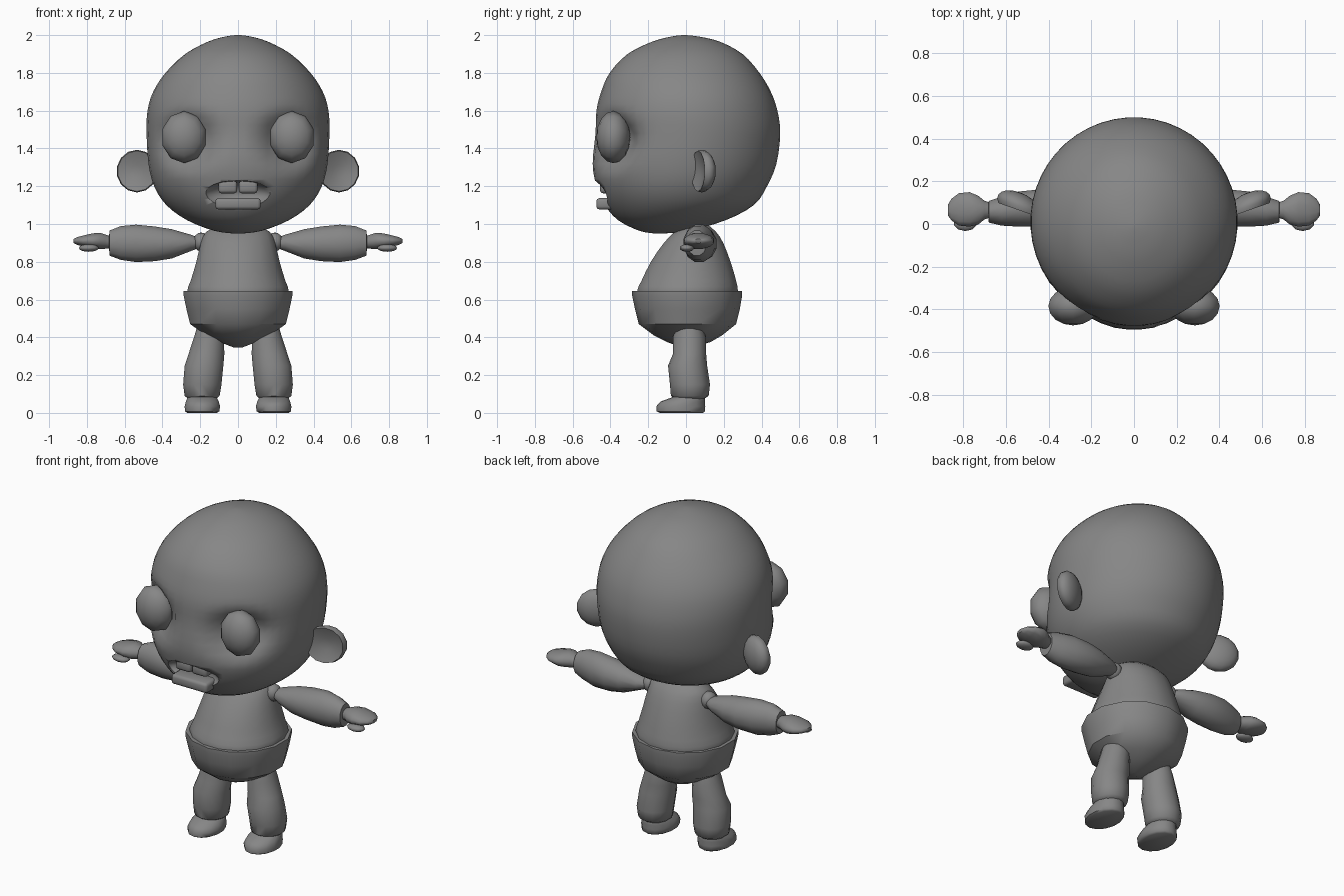
import bpy, bmesh, math

grey = bpy.data.materials.new("plain_grey")
grey.diffuse_color = (0.24, 0.24, 0.24, 1)


def finish(name, bm, mirror=False, angle=50):
    bmesh.ops.recalc_face_normals(bm, faces=bm.faces[:])
    me = bpy.data.meshes.new(name)
    bm.to_mesh(me)
    bm.free()
    me.materials.append(grey)
    ob = bpy.data.objects.new(name, me)
    bpy.context.collection.objects.link(ob)
    bpy.ops.object.select_all(action='DESELECT')
    ob.select_set(True)
    bpy.context.view_layer.objects.active = ob
    bpy.ops.object.shade_smooth_by_angle(angle=math.radians(angle))
    if mirror:
        m = ob.modifiers.new("mirror", 'MIRROR')
        m.use_clip = False
        m.use_mirror_merge = False
    return ob


def smooth_rows(rows, steps):
    """Catmull-Rom interpolation between profile rows."""
    out = []
    for i in range(len(rows) - 1):
        p = [rows[max(i - 1, 0)], rows[i], rows[i + 1], rows[min(i + 2, len(rows) - 1)]]
        for s in range(steps):
            t = s / steps
            out.append([0.5 * (2*b + (c-a)*t + (2*a-5*b+4*c-d)*t*t + (3*b-a-3*c+d)*t**3)
                        for a, b, c, d in zip(*p)])
    return out + [list(rows[-1])]


def loft(rows, segs, along_x=False):
    """Rows: position along axis, then min/max of both cross directions."""
    bm = bmesh.new()
    rings = []
    for p, a0, a1, b0, b1 in rows:
        ring = []
        for k in range(segs):
            t = 2 * math.pi * (k + 0.5) / segs
            a = (a0 + a1) / 2 + (a1 - a0) / 2 * math.cos(t)
            b = (b0 + b1) / 2 + (b1 - b0) / 2 * math.sin(t)
            ring.append(bm.verts.new((p, a, b) if along_x else (a, b, p)))
        rings.append(ring)
    for r, s in zip(rings, rings[1:]):
        for k in range(segs):
            n = (k + 1) % segs
            bm.faces.new((r[k], r[n], s[n], s[k]))
    bm.faces.new(rings[0])
    bm.faces.new(rings[-1])
    return bm


def ball(center, radii, u=12, v=8, axis='Z'):
    bm = bmesh.new()
    bmesh.ops.create_uvsphere(bm, u_segments=u, v_segments=v, radius=1)
    for vert in bm.verts:
        x, y, z = vert.co
        if axis == 'Y':
            x, y, z = x, -z, y
        vert.co = [c + r * q for c, r, q in zip(center, radii, (x, y, z))]
    return bm


# Head: lofted profile with eye sockets pressed in
head_rows = [(z, -w, w, y0, y1) for z, w, y0, y1 in [
    (0.95, 0.03, -0.17, -0.11), (0.965, 0.13, -0.25, 0.02), (1.02, 0.27, -0.36, 0.21),
    (1.1, 0.38, -0.43, 0.36), (1.2, 0.445, -0.475, 0.43), (1.32, 0.475, -0.495, 0.48),
    (1.48, 0.485, -0.48, 0.50), (1.6, 0.48, -0.475, 0.485), (1.7, 0.45, -0.45, 0.45),
    (1.8, 0.385, -0.405, 0.39), (1.9, 0.28, -0.31, 0.30), (1.965, 0.16, -0.18, 0.18),
    (1.992, 0.07, -0.08, 0.07), (2.0, 0.01, -0.02, 0.0)]]
head_bm = loft(smooth_rows(head_rows, 3), 48)
for v in head_bm.verts:
    if v.co.y < 0:
        d = ((abs(v.co.x) - 0.265) / 0.19) ** 2 + ((v.co.z - 1.44) / 0.19) ** 2
        if d < 1:
            v.co.y += 0.11 * (1 - d) ** 2
head = finish("head", head_bm)

# Mouth opening
cutter = finish("mouth_cutter", ball((0, -0.47, 1.155), (0.19, 0.11, 0.075), 20, 12))
cutter.hide_render = True
cutter.hide_viewport = True
cutter.display_type = 'WIRE'
cut = head.modifiers.new("mouth", 'BOOLEAN')
cut.operation = 'DIFFERENCE'
cut.solver = 'EXACT'
cut.object = cutter


def tooth(name, center, size, mirror):
    bm = bmesh.new()
    bmesh.ops.create_cube(bm, size=1)
    for v in bm.verts:
        v.co = [c + s * q for c, s, q in zip(center, size, v.co)]
    bmesh.ops.bevel(bm, geom=bm.edges[:], offset=0.016, segments=2, affect='EDGES', profile=0.5)
    finish(name, bm, mirror)


tooth("upper_tooth", (0.054, -0.415, 1.195), (0.1, 0.08, 0.065), True)
tooth("lower_teeth", (0, -0.42, 1.107), (0.24, 0.11, 0.06), False)

# Eyes
finish("eye", ball((0.285, -0.385, 1.46), (0.122, 0.09, 0.138), 10, 8, 'Y'), True)

# Ears: flattened balls with a hollow front
ear = ball((0.535, 0.085, 1.28), (0.108, 0.065, 0.113), 14, 10, 'Y')
for v in ear.verts:
    d = ((v.co.x - 0.535) / 0.108) ** 2 + ((v.co.z - 1.28) / 0.113) ** 2
    if v.co.y < 0.085 and d < 0.75:
        v.co.y += 0.07 * (1 - d)
    v.co.y += (v.co.x - 0.54) * 0.35
finish("ear", ear, True)

# Torso and shorts
torso = [(z, -w, w, y0, y1) for z, w, y0, y1 in [
    (0.56, 0.25, -0.25, 0.26), (0.64, 0.275, -0.265, 0.28), (0.7, 0.255, -0.24, 0.27),
    (0.8, 0.225, -0.19, 0.24), (0.9, 0.2, -0.12, 0.2), (0.96, 0.17, -0.06, 0.16),
    (1.0, 0.09, 0.0, 0.11)]]
finish("torso", loft(smooth_rows(torso, 2), 16))
shorts = [(z, -w, w, y0, y1) for z, w, y0, y1 in [
    (0.345, 0.02, -0.02, 0.03), (0.375, 0.1, -0.1, 0.13), (0.41, 0.17, -0.17, 0.19),
    (0.47, 0.26, -0.25, 0.265), (0.55, 0.28, -0.27, 0.285), (0.62, 0.295, -0.285, 0.297),
    (0.645, 0.295, -0.285, 0.297), (0.645, 0.272, -0.262, 0.278)]]
finish("shorts", loft(shorts, 14), angle=40)

# Legs and feet
leg = [(0.07, 0.12, 0.26, -0.05, 0.09), (0.09, 0.095, 0.285, -0.08, 0.12),
       (0.15, 0.085, 0.293, -0.085, 0.127), (0.25, 0.075, 0.285, -0.095, 0.112),
       (0.31, 0.07, 0.265, -0.07, 0.107), (0.4, 0.072, 0.235, -0.07, 0.105),
       (0.45, 0.09, 0.22, -0.055, 0.09), (0.46, 0.12, 0.19, -0.02, 0.06)]
finish("leg", loft(leg, 14), True)
foot = [(0.0, 0.11, 0.27, -0.14, 0.09), (0.008, 0.097, 0.283, -0.155, 0.1),
        (0.035, 0.092, 0.285, -0.157, 0.102), (0.06, 0.1, 0.278, -0.135, 0.1),
        (0.08, 0.11, 0.27, -0.08, 0.1), (0.1, 0.13, 0.25, -0.04, 0.085)]
finish("foot", loft(foot, 14), True)

# Shoulders, arms
finish("shoulder", ball((0.195, 0.06, 0.905), (0.045, 0.05, 0.05), 10, 8), True)
arm = [(0.2, 0.04, 0.1, 0.875, 0.925), (0.25, 0.01, 0.13, 0.855, 0.945),
       (0.35, -0.01, 0.155, 0.815, 0.975), (0.44, -0.015, 0.165, 0.8, 0.99),
       (0.54, -0.015, 0.155, 0.795, 1.0), (0.62, -0.01, 0.13, 0.807, 0.992),
       (0.68, 0.005, 0.11, 0.83, 0.968), (0.682, 0.025, 0.095, 0.86, 0.945)]
finish("arm", loft(arm, 12, True), True)

# Hands with a thumb on the front
hand = [(0.67, 0.03, 0.1, 0.87, 0.935), (0.7, 0.02, 0.11, 0.868, 0.945),
        (0.73, -0.005, 0.135, 0.865, 0.955), (0.77, -0.015, 0.152, 0.868, 0.952),
        (0.82, -0.01, 0.147, 0.88, 0.94), (0.855, 0.015, 0.12, 0.89, 0.93),
        (0.872, 0.04, 0.09, 0.9, 0.92)]
finish("hand", loft(hand, 12, True), True)
finish("thumb", ball((0.79, 0.005, 0.873), (0.055, 0.038, 0.02), 10, 8), True)
